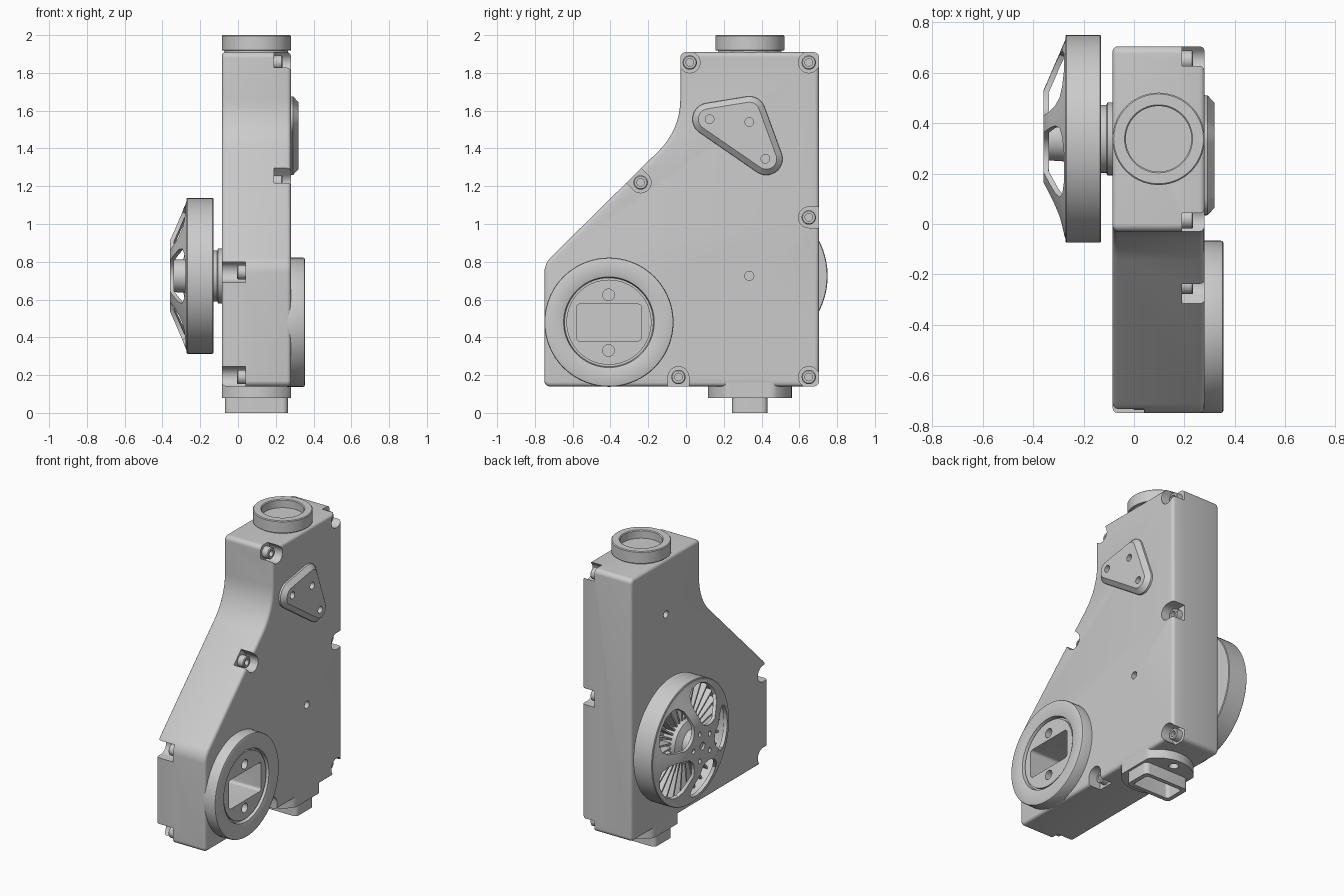
import bpy, bmesh, math
from mathutils import Vector

if "Cube" in bpy.data.objects:
    bpy.data.objects.remove(bpy.data.objects["Cube"])

grey = bpy.data.materials.new("plain_grey")
grey.use_nodes = True
grey.diffuse_color = (0.6, 0.6, 0.6, 1)
grey.node_tree.nodes["Principled BSDF"].inputs["Base Color"].default_value = grey.diffuse_color


def place(axis, a, b, h):
    return (h, a, b) if axis == "x" else (a, b, h)


def finish(name, bm):
    bmesh.ops.recalc_face_normals(bm, faces=bm.faces)
    mesh = bpy.data.meshes.new(name)
    bm.to_mesh(mesh)
    bm.free()
    ob = bpy.data.objects.new(name, mesh)
    bpy.context.collection.objects.link(ob)
    mesh.materials.append(grey)
    return ob


def activate(ob):
    bpy.ops.object.select_all(action="DESELECT")
    ob.select_set(True)
    bpy.context.view_layer.objects.active = ob


def smooth(ob):
    activate(ob)
    bpy.ops.object.shade_smooth_by_angle(angle=math.radians(32))


def hull(name, circles, axis="x", n=32):
    """Convex solid around circles given as (a, b, radius, height on axis)."""
    bm = bmesh.new()
    for a, b, r, h in circles:
        for i in range(n):
            t = math.tau * i / n
            bm.verts.new(place(axis, a + r * math.cos(t), b + r * math.sin(t), h))
    res = bmesh.ops.convex_hull(bm, input=bm.verts)
    junk = [v for v in res["geom_interior"] + res["geom_unused"] if isinstance(v, bmesh.types.BMVert)]
    bmesh.ops.delete(bm, geom=list(set(junk)), context="VERTS")
    bmesh.ops.dissolve_limit(bm, angle_limit=0.01, verts=bm.verts, edges=bm.edges)
    return finish(name, bm)


def prism(name, circles, lo, hi, axis="x", n=32):
    return hull(name, [(*c, h) for h in (lo, hi) for c in circles], axis, n)


def rounded_rect(a, b, half_a, half_b, r):
    return [(a + i * (half_a - r), b + j * (half_b - r), r) for i in (-1, 1) for j in (-1, 1)]


def lathe(name, profile, a, b, axis="x", n=72):
    """Revolve (radius, height) points about the axis through (a, b)."""
    bm = bmesh.new()
    rings = [[bm.verts.new(place(axis, a + r * math.cos(math.tau * i / n),
                                 b + r * math.sin(math.tau * i / n), h)) for i in range(n)]
             for r, h in profile]
    for p, q in zip(rings, rings[1:]):
        for i in range(n):
            j = (i + 1) % n
            bm.faces.new((p[i], p[j], q[j], q[i]))
    bmesh.ops.remove_doubles(bm, verts=bm.verts, dist=1e-5)
    return finish(name, bm)


def modify(ob, kind, **settings):
    m = ob.modifiers.new(kind.lower(), kind)
    for key, value in settings.items():
        setattr(m, key, value)
    activate(ob)
    bpy.ops.object.modifier_apply(modifier=m.name)


def cut(ob, cutters):
    for c in cutters:
        c.hide_render = True
        modify(ob, "BOOLEAN", operation="DIFFERENCE", object=c, solver="EXACT")


def fillet(corners, steps=8):
    """Round each (a, b, radius) corner of a polygon with an arc."""
    out = []
    for i, (a, b, r) in enumerate(corners):
        p = Vector((a, b))
        u = (Vector(corners[i - 1][:2]) - p).normalized()
        v = (Vector(corners[(i + 1) % len(corners)][:2]) - p).normalized()
        half = u.angle(v) / 2
        centre = p + (u + v).normalized() * r / math.sin(half)
        s = (p + u * r / math.tan(half) - centre).normalized()
        e = (p + v * r / math.tan(half) - centre).normalized()
        out += [centre + s.slerp(e, k / steps) * r for k in range(steps + 1)]
    return out


# Main housing
LEFT, RIGHT = 0.28, -0.085
outline = fillet([(-0.75, 0.14, 0.03), (0.705, 0.14, 0.03), (0.705, 1.91, 0.03),
                  (-0.03, 1.91, 0.03), (-0.03, 1.5, 0.38), (-0.75, 0.79, 0.12)])
bm = bmesh.new()
base = bm.faces.new([bm.verts.new((RIGHT, p.x, p.y)) for p in outline])
ext = bmesh.ops.extrude_face_region(bm, geom=[base])["geom"]
bmesh.ops.translate(bm, vec=(LEFT - RIGHT, 0, 0), verts=[v for v in ext if isinstance(v, bmesh.types.BMVert)])
housing = finish("housing", bm)
modify(housing, "BEVEL", width=0.02, segments=3, limit_method="ANGLE", angle_limit=math.radians(50))

# Screw pockets: centre, opening direction, then pocket floor, mouth and head top
screws = [(0.02, 1.855, -1, 1), (0.65, 1.855, 1, 1), (0.65, 1.035, 1, 0), (0.65, 0.19, 1, -1),
          (-0.04, 0.19, 0, -1), (-0.24, 1.22, -1, 1)]
pockets = [(s, 0.19, 0.4, 0.235) for s in screws]
pockets += [((-0.70, z, -1, 0), 0.04, -0.2, -0.005) for z in (0.745, 0.19)]
cutters = []
for (y, z, dy, dz), floor, mouth, top in pockets:
    cutters.append(prism("pocket_cutter", [(y, z, 0.055), (y + dy * 0.15, z + dz * 0.15, 0.055)], floor, mouth))
    d = 1 if mouth > floor else -1
    smooth(lathe("screw_head", [(0, floor - d * 0.01), (0.038, floor - d * 0.01), (0.038, top - d * 0.005),
                                (0.033, top), (0.02, top), (0.02, top - d * 0.025), (0, top - d * 0.025)], y, z, n=24))

# Small holes and the rectangular socket
socket = prism("socket_cutter", rounded_rect(-0.408, 0.478, 0.172, 0.098, 0.02), 0.08, 0.5)
socket_holes = [prism("socket_hole_cutter", [(-0.41, z, 0.031)], 0.2, 0.5) for z in (0.33, 0.625)]
side_holes = [prism("side_hole_cutter", [(0.335, 0.725, 0.024)], 0.2, 0.5),
              prism("side_hole_cutter", [(0.335, 1.54, 0.024)], -0.2, 0.0)]
cut(housing, cutters + side_holes + [socket] + socket_holes)
smooth(housing)

# Round socket flange
flange = lathe("socket_flange", [(0, 0.26), (0.342, 0.26), (0.342, 0.345), (0.339, 0.352), (0.332, 0.355),
                                 (0.265, 0.355), (0.24, 0.348), (0.235, 0.325), (0.225, 0.325),
                                 (0.225, 0.338), (0, 0.338)], -0.408, 0.48)
cut(flange, [socket] + socket_holes)
smooth(flange)

# Raised three-cornered plate
corners = [(0.12, 1.555), (0.335, 1.59), (0.425, 1.345)]
plate = hull("corner_plate", [(y, z, r, x) for r, x in ((0.087, 0.27), (0.085, 0.292), (0.055, 0.32))
                              for y, z in corners])
plate_holes = [prism("plate_hole_cutter", [(y, z, 0.023)], 0.285, 0.5)
               for y, z in ((0.125, 1.555), (0.335, 1.54), (0.42, 1.345))]
cut(plate, plate_holes)
smooth(plate)

# Top collar
CX, CY = 0.0975, 0.338
smooth(lathe("top_collar", [(0, 1.89), (0.168, 1.89), (0.168, 1.918), (0.183, 1.92), (0.183, 1.995), (0.178, 2),
                            (0.135, 2), (0.13, 1.995), (0.13, 1.945), (0, 1.945)], CX, CY, "z"))

# Bottom boss with flattened sides, and hollow post
boss = hull("bottom_boss", [(CX, CY, 0.222, 0.16), (CX, CY, 0.222, 0.08)], "z", 64)
for v in boss.data.vertices:
    v.co.x = min(max(v.co.x, RIGHT), LEFT)
post = prism("bottom_post", rounded_rect(CX, CY, 0.167, 0.094, 0.03), 0, 0.1, "z")
bore = prism("post_cutter", rounded_rect(CX, CY, 0.137, 0.066, 0.02), -0.1, 0.13, "z")
boss_holes = [prism("boss_hole_cutter", [(CX, CY + s * 0.155, 0.03)], 0, 0.13, "z") for s in (-1, 1)]
cut(boss, [bore] + boss_holes)
cut(post, [bore])
smooth(boss)
smooth(post)

# Wheel: axle, rim with back plate, inner hub
WY, WZ = 0.338, 0.725
smooth(lathe("wheel_axle", [(0.145, -0.07), (0.145, -0.105), (0.135, -0.11), (0.135, -0.14)], WY, WZ))
smooth(lathe("wheel_rim", [(0, -0.13), (0.408, -0.13), (0.412, -0.134), (0.412, -0.268), (0.408, -0.272),
                           (0.38, -0.272), (0.38, -0.155), (0, -0.155)], WY, WZ))
smooth(lathe("wheel_hub", [(0.14, -0.15), (0.14, -0.25), (0.09, -0.27), (0.085, -0.345), (0, -0.345)], WY, WZ))

# Wheel fins
bm = bmesh.new()
for i in range(30):
    t = math.tau * i / 30
    out, side = Vector((0, math.cos(t), math.sin(t))), Vector((0, -math.sin(t), math.cos(t)))
    cube = bmesh.ops.create_cube(bm, size=1)["verts"]
    for v in cube:
        v.co = Vector((-0.185 + v.co.x * 0.07, WY, WZ)) + out * (0.255 + v.co.y * 0.26) + side * v.co.z * 0.012
finish("wheel_fins", bm)

# Five-spoke wheel cover: rows of (radius, x, half angle of the solid part)
rows = [(0.025, -0.36, 36), (0.13, -0.36, 36), (0.135, -0.36, 25), (0.155, -0.36, 16), (0.19, -0.36, 10.5),
        (0.25, -0.334, 8), (0.3, -0.313, 8), (0.34, -0.295, 11), (0.365, -0.285, 17), (0.38, -0.278, 27),
        (0.383, -0.277, 36), (0.405, -0.268, 36)]
bm = bmesh.new()
for spoke in range(5):
    grid = []
    for r, x, half in rows:
        angles = [math.radians(72 * spoke + half * k / 6) for k in range(-6, 7)]
        grid.append([bm.verts.new((x, WY + r * math.cos(t), WZ + r * math.sin(t))) for t in angles])
    for p, q in zip(grid, grid[1:]):
        for k in range(12):
            bm.faces.new((p[k], p[k + 1], q[k + 1], q[k]))
bmesh.ops.remove_doubles(bm, verts=bm.verts, dist=1e-5)
cover = finish("wheel_cover", bm)
if cover.data.polygons[0].normal.x > 0:
    cover.data.flip_normals()
modify(cover, "SOLIDIFY", thickness=0.022, offset=-1)
cover_holes = [prism("cover_hole_cutter", [(WY + 0.095 * math.cos(t), WZ + 0.095 * math.sin(t), 0.016)], -0.5, -0.3, n=16)
               for t in (math.tau * k / 5 for k in range(5))]
cut(cover, cover_holes)
smooth(cover)

# Remove the cutters now that they are applied
for ob in [o for o in bpy.data.objects if "_cutter" in o.name]:
    bpy.data.objects.remove(ob)
